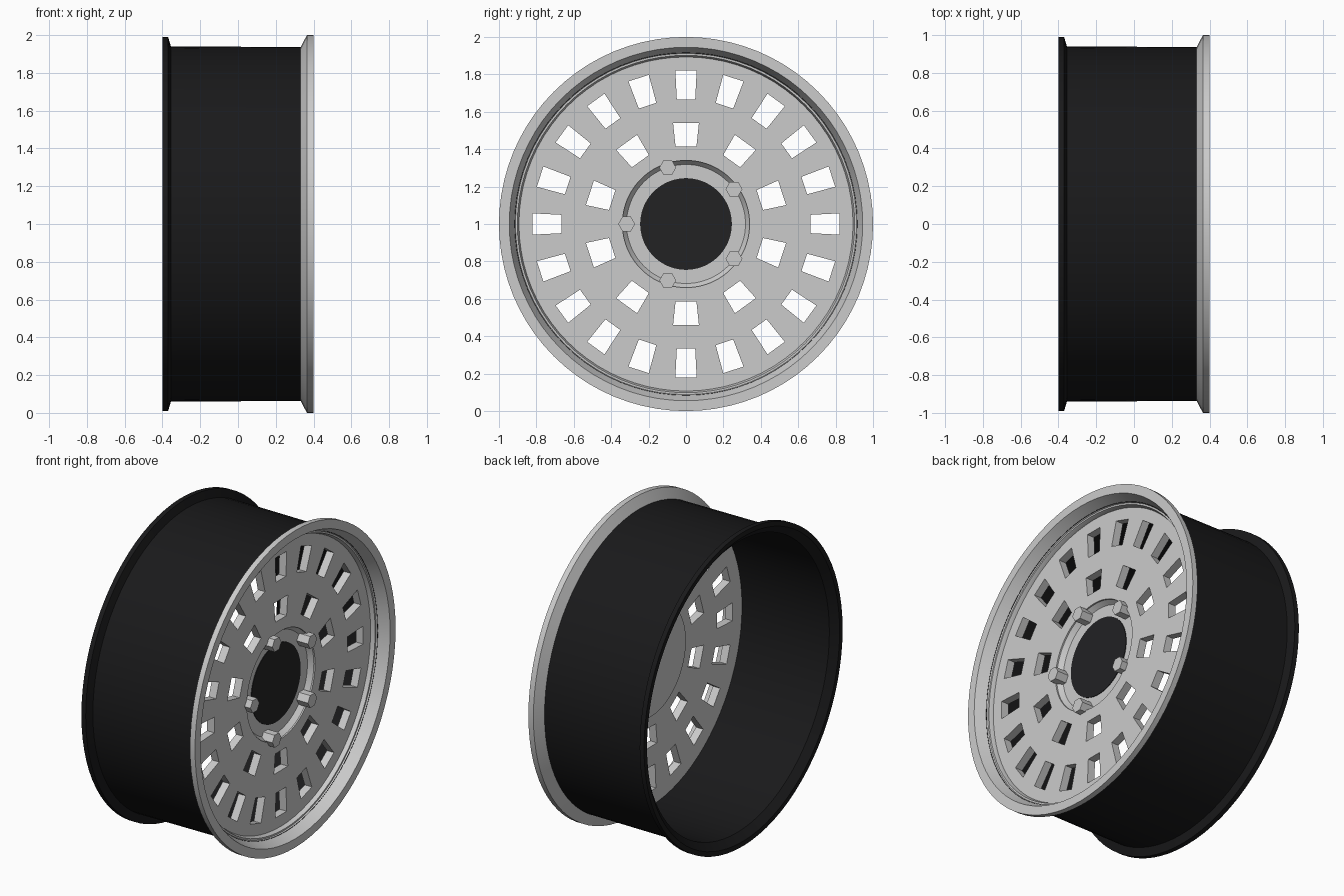
import bpy, bmesh
from math import cos, sin, pi, radians

if "Cube" in bpy.data.objects:
    bpy.data.objects.remove(bpy.data.objects["Cube"])

CZ = 1.0  # axle height


def material(name, value):
    m = bpy.data.materials.new(name)
    m.diffuse_color = (value, value, value * 1.08, 1)
    m.use_nodes = True
    m.node_tree.nodes["Principled BSDF"].inputs["Base Color"].default_value = m.diffuse_color
    return m


def finish(bm, name, mat=None, smooth=True):
    bmesh.ops.remove_doubles(bm, verts=bm.verts, dist=1e-5)
    bmesh.ops.recalc_face_normals(bm, faces=bm.faces)
    me = bpy.data.meshes.new(name)
    bm.to_mesh(me)
    bm.free()
    ob = bpy.data.objects.new(name, me)
    bpy.context.collection.objects.link(ob)
    if mat:
        me.materials.append(mat)
    if smooth:
        bpy.ops.object.select_all(action='DESELECT')
        ob.select_set(True)
        bpy.context.view_layer.objects.active = ob
        bpy.ops.object.shade_smooth_by_angle(angle=radians(20))
    return ob


def lathe(name, profile, mat=None, n=80, closed=True):
    """Revolve (x, radius) points around the axle."""
    bm = bmesh.new()
    pts = profile + profile[:1] if closed else profile
    vs = [bm.verts.new((x, 0, CZ + r)) for x, r in pts]
    es = [bm.edges.new(p) for p in zip(vs, vs[1:])]
    bmesh.ops.spin(bm, geom=vs + es, cent=(0, 0, CZ), axis=(1, 0, 0),
                   angle=2 * pi, steps=n)
    return finish(bm, name, mat)


def prism(bm, outline, x0, x1):
    """Extrude a (y, z) outline along the axle."""
    a = [bm.verts.new((x0, y, CZ + z)) for y, z in outline]
    b = [bm.verts.new((x1, y, CZ + z)) for y, z in outline]
    bm.faces.new(a)
    bm.faces.new(b)
    n = len(a)
    for i in range(n):
        j = (i + 1) % n
        bm.faces.new((a[i], a[j], b[j], b[i]))


black = material("black_paint", 0.01)
dark = material("dark_cap", 0.016)

# Barrel with inner flange
lathe("barrel", [(-.40, .99), (-.37, .99), (-.355, .94), (.335, .937),
                 (.335, .915), (-.36, .915), (-.40, .96)], black)

# Outer lip with stepped inner wall
lathe("outer_lip", [(.33, .934), (.365, 1), (.40, 1), (.40, .945), (.325, .912),
                    (.325, .902), (.30, .893), (.27, .893), (.27, .925)])

# Face disc
disc = lathe("face_disc", [(.30, .34), (.30, .917), (.25, .917), (.25, .34)])

# Window cutters: two rings of tapered openings
bm = bmesh.new()
for count, start, r0, r1, w0, w1 in ((20, 0, .665, .82, .049, .057),
                                     (10, 18, .415, .54, .056, .069)):
    for i in range(count):
        a = radians(start) + 2 * pi * i / count
        c, s = cos(a), sin(a)
        quad = [(r0, -w0), (r1, -w1), (r1, w1), (r0, w0)]
        prism(bm, [(r * c - w * s, r * s + w * c) for r, w in quad], .2, .36)
cutter = finish(bm, "window_cutter", smooth=False)
cutter.hide_render = True
mod = disc.modifiers.new("windows", 'BOOLEAN')
mod.operation = 'DIFFERENCE'
mod.solver = 'EXACT'
mod.object = cutter
bpy.ops.object.select_all(action='DESELECT')
bpy.context.view_layer.objects.active = disc
disc.select_set(True)
while len(disc.modifiers) > 1 and disc.modifiers[0] != mod:
    bpy.ops.object.modifier_move_up(modifier=mod.name)
bpy.ops.object.modifier_apply(modifier=mod.name)
bpy.data.objects.remove(cutter, do_unlink=True)

# Recessed hub and centre cap
lathe("hub", [(.30, .347), (.262, .318), (.262, 0), (.244, 0), (.244, .347)])
lathe("centre_cap", [(.255, 0), (.255, .245), (.266, .245), (.266, 0)], dark)

# Five hexagonal lug nuts
for k in range(5):
    a = pi + 2 * pi * k / 5
    cy, cz = .317 * cos(a), .317 * sin(a)
    bm = bmesh.new()
    prism(bm, [(cy + .045 * cos(i * pi / 3), cz + .045 * sin(i * pi / 3))
               for i in range(6)], .255, .34)
    finish(bm, f"lug_nut_{k + 1}", smooth=False)
